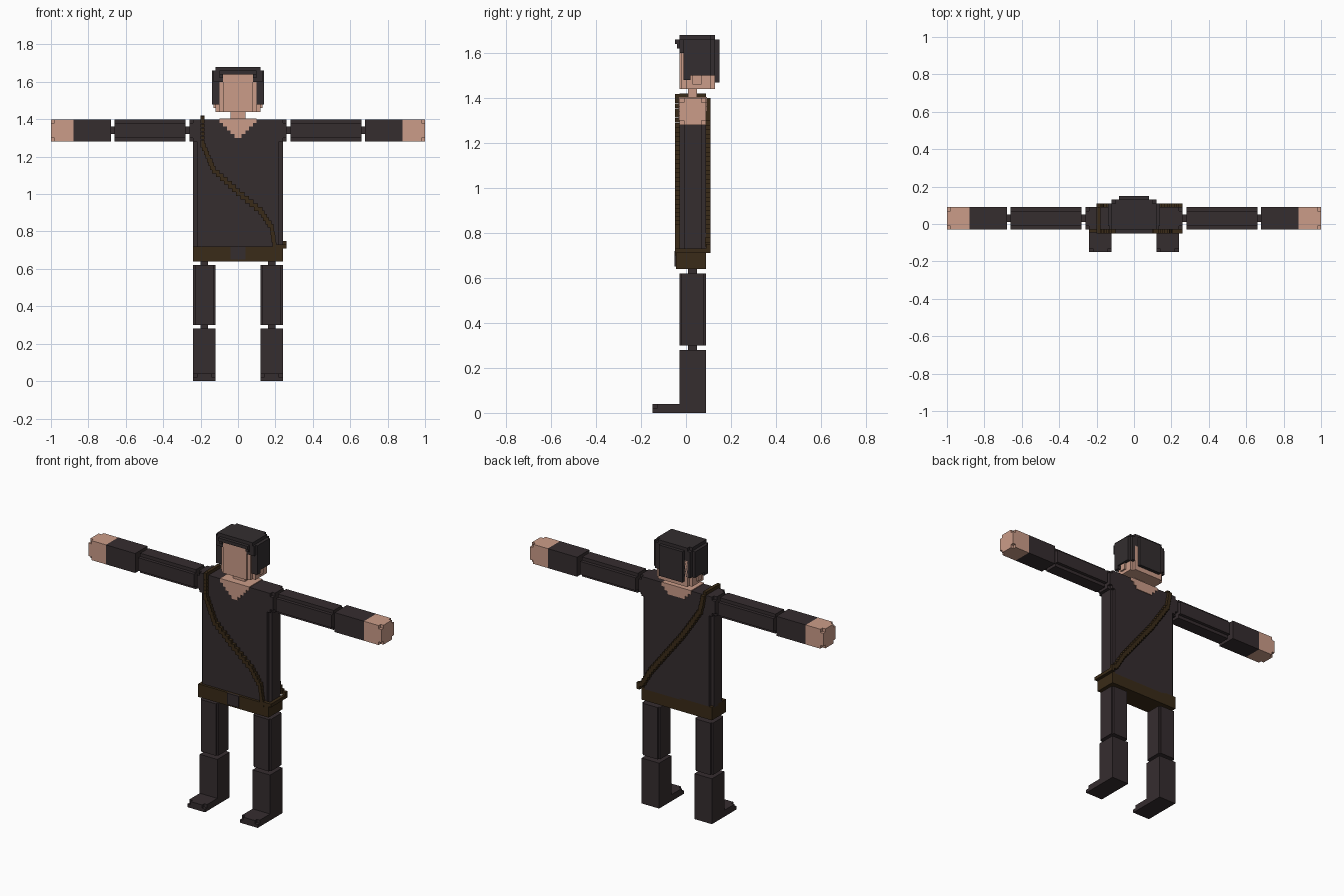
import bpy, bmesh
from mathutils import Vector


def material(name, rgb):
    m = bpy.data.materials.new(name)
    m.diffuse_color = (*rgb, 1)
    return m


CLOTH = material("dark_cloth", (0.036, 0.026, 0.028))
HAIR = material("dark_hair", (0.033, 0.027, 0.029))
SKIN = material("skin", (0.60, 0.335, 0.25))
LEATHER = material("brown_leather", (0.042, 0.024, 0.009))
V = 0.02  # block size


def blocks(name, boxes, mat):
    """One object from boxes given as (x0, x1, y0, y1, z0, z1)."""
    bm = bmesh.new()
    for x0, x1, y0, y1, z0, z1 in boxes:
        r = bmesh.ops.create_cube(bm, size=1)
        size = Vector((x1 - x0, y1 - y0, z1 - z0))
        mid = Vector((x0 + x1, y0 + y1, z0 + z1)) / 2
        for v in r["verts"]:
            v.co = Vector(a * b for a, b in zip(v.co, size)) + mid
    me = bpy.data.meshes.new(name)
    bm.to_mesh(me)
    bm.free()
    me.materials.append(mat)
    ob = bpy.data.objects.new(name, me)
    bpy.context.collection.objects.link(ob)
    return ob


def notched(box, axes, d=V):
    """Crossing boxes: a block with its edges stepped in, across two or three axes."""
    out = []
    for keep in axes:
        b = list(box)
        for a in axes:
            if a != keep:
                b[2 * a] += d
                b[2 * a + 1] -= d
        out.append(tuple(b))
    return out


def mirrored(boxes):
    return boxes + [(-b[1], -b[0], *b[2:]) for b in boxes]


Y0, Y1 = -0.03, 0.09

# Legs, boots and the thin joints
for side, s in (("left", 1), ("right", -1)):
    def sided(boxes):
        return boxes if s > 0 else [(-b[1], -b[0], *b[2:]) for b in boxes]
    blocks(side + "_thigh", sided(notched((0.12, 0.24, Y0, Y1, 0.30, 0.62), (0, 1), 0.01)), CLOTH)
    blocks(side + "_leg_joints", sided([(0.16, 0.20, 0.01, 0.05, 0.62, 0.64),
                                        (0.16, 0.20, 0.01, 0.05, 0.28, 0.30)]), CLOTH)
    blocks(side + "_boot", sided([(0.12, 0.24, Y0, Y1, 0, 0.28),
                                  (0.12, 0.24, -0.13, Y0, 0, 0.04),
                                  (0.14, 0.22, -0.15, -0.13, 0, 0.04),
                                  (0.12, 0.24, -0.15, -0.13, 0, 0.02)]), CLOTH)
    # Arms and hands
    blocks(side + "_upper_arm", sided(notched((0.28, 0.66, Y0, Y1, 1.28, 1.40), (1, 2))), CLOTH)
    blocks(side + "_arm_joints", sided([(0.25, 0.29, 0.01, 0.05, 1.32, 1.36),
                                        (0.65, 0.69, 0.01, 0.05, 1.32, 1.36)]), CLOTH)
    blocks(side + "_forearm", sided([(0.68, 0.88, Y0, Y1, 1.28, 1.40)]), CLOTH)
    blocks(side + "_hand", sided([(0.88, 0.98, Y0, Y1, 1.28, 1.40),
                                  (0.98, 1.0, Y0 + V, Y1 - V, 1.28, 1.40),
                                  (0.98, 1.0, Y0, Y1, 1.30, 1.38)]), SKIN)

# Torso with shoulders
blocks("tunic", notched((-0.24, 0.24, Y0, Y1, 0.71, 1.40), (0, 1))
       + mirrored([(0.22, 0.26, Y0 + V, Y1 - V, 1.28, 1.40),
                   (0.22, 0.24, Y0, Y1, 1.28, 1.40),
                   (0.22, 0.26, Y0, Y1, 1.30, 1.38)]), CLOTH)

# Stepped neckline, deeper at the front
neckline = [(-0.10, 0.10, Y0 - 0.004, Y1 + 0.004, 1.38, 1.404)]
for i in range(1, 5):
    w, z = 0.10 - i * V, 1.38 - i * V
    neckline.append((-w, w, Y0 - 0.004, Y1 + (0.004 if i < 3 else -0.02), z, z + V))
blocks("neckline", neckline, SKIN)

# Belt and buckle
blocks("belt", [(-0.24, 0.24, Y0 - 0.015, Y1, 0.64, 0.72)], LEATHER)
blocks("buckle", [(-0.04, 0.04, -0.052, -0.04, 0.65, 0.72)], CLOTH)


# Shoulder strap: stair-stepped blocks along a path, front and back
def stairs(path, y0, y1):
    out = []
    for (xa, za), (xb, zb) in zip(path, path[1:]):
        n = max(1, round((za - zb) / V))
        for i in range(n):
            x = xa + (xb - xa) * i / n
            x2 = xa + (xb - xa) * (i + 1) / n
            z = za - (za - zb) * (i + 1) / n
            out.append((x - 0.01, x2 + 0.01, y0, y1, z, z + V))
    return out


front = [(-0.19, 1.42), (-0.19, 1.27), (-0.13, 1.13), (0, 1.01),
         (0.12, 0.91), (0.18, 0.82), (0.20, 0.70)]
back = [(-0.19, 1.40), (-0.17, 1.30), (-0.05, 1.12), (0.06, 0.98), (0.17, 0.84), (0.23, 0.74)]
blocks("shoulder_strap", stairs(front, Y0 - V, Y0 + 0.005) + stairs(back, Y1 - 0.005, Y1 + V)
       + [(-0.20, -0.18, Y0 - V, Y1 + V, 1.38, 1.40), (-0.20, -0.18, Y0, Y1, 1.40, 1.42),
          (0.20, 0.26, Y0 - V, Y0, 0.71, 0.73), (0.24, 0.26, Y0 - V, Y1 + V, 0.71, 0.73),
          (0.22, 0.26, Y1, Y1 + V, 0.73, 0.75)], LEATHER)

# Head
blocks("neck", [(-0.04, 0.04, 0.01, 0.05, 1.39, 1.46)], SKIN)
blocks("head", [(-0.08, 0.08, -0.03, 0.11, 1.44, 1.64),
                (-0.10, 0.10, -0.02, 0.13, 1.44, 1.60),
                (-0.12, 0.12, 0.0, 0.11, 1.44, 1.52)]
       + mirrored([(0.10, 0.13, 0.03, 0.07, 1.46, 1.52)]), SKIN)

# Hair: stepped cap, fringe, side locks and back
blocks("hair", [(-0.12, 0.12, -0.03, 0.11, 1.64, 1.68),
                (-0.10, 0.10, -0.03, 0.13, 1.64, 1.68),
                (-0.10, 0.10, -0.05, -0.03, 1.64, 1.66),
                (-0.12, 0.12, 0.02, 0.13, 1.50, 1.66),
                (-0.08, 0.08, 0.11, 0.15, 1.47, 1.66)]
       + mirrored([(0.08, 0.13, -0.03, 0.02, 1.60, 1.66),
                   (0.08, 0.10, -0.04, 0.0, 1.62, 1.66),
                   (0.08, 0.14, -0.012, 0.02, 1.48, 1.66),
                   (0.08, 0.14, 0.02, 0.11, 1.50, 1.66)]), HAIR)
